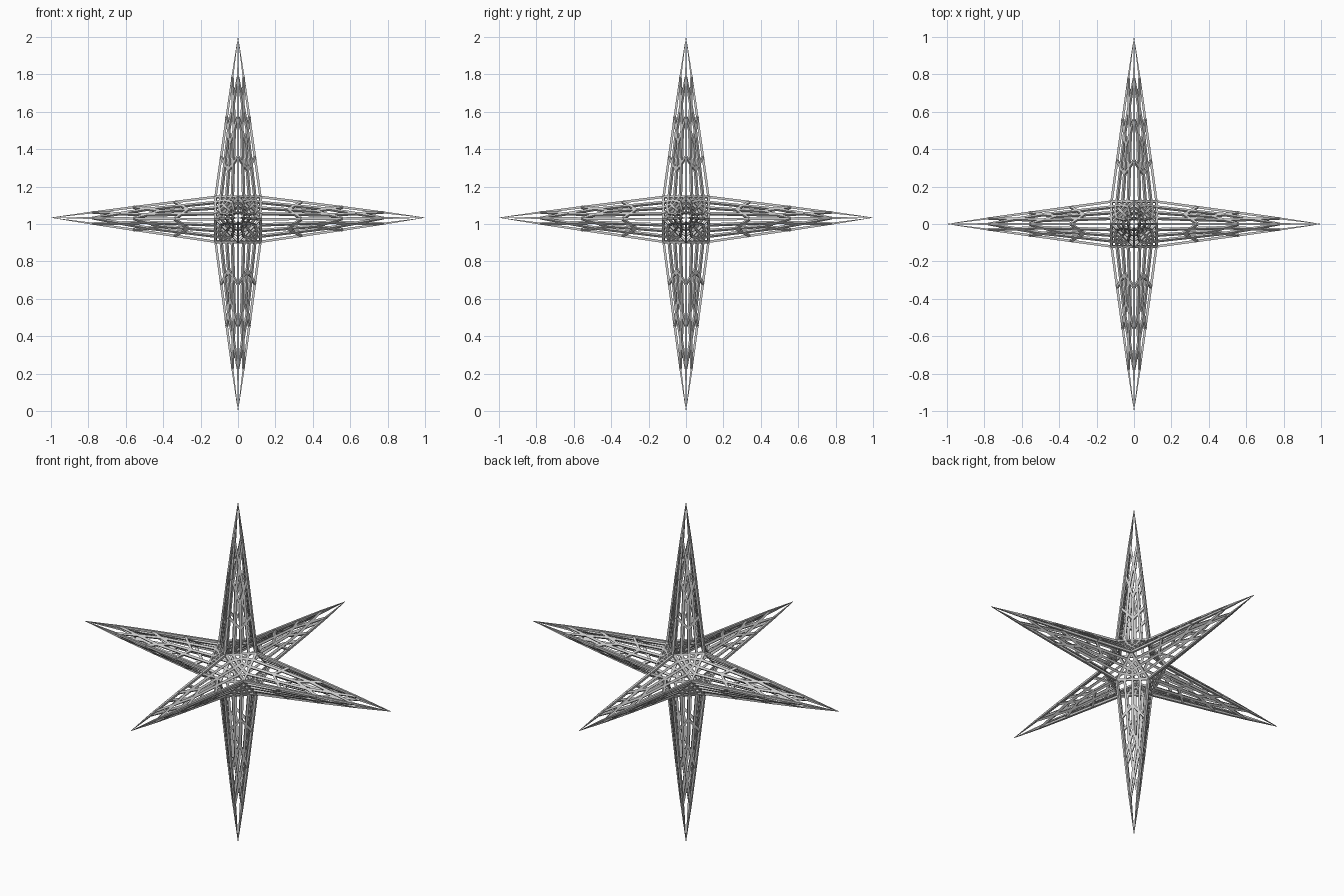
import bpy, bmesh
from mathutils import Vector
from itertools import product

if "Cube" in bpy.data.objects:
    bpy.data.objects.remove(bpy.data.objects["Cube"])

BODY_Z, TIP_Z = 1.025, 1.034   # heights of the core and of the horizontal points
B = 0.12                       # core half size
R = 0.0065                     # bar half thickness
N = 2                          # cells along each quad side

body = Vector((0, 0, BODY_Z))
cage = bmesh.new()


def add_quad(p0, p1, p2, p3):
    """Fill a quad with an N x N grid of cells."""
    def at(i, j):
        u, v = i / N, j / N
        return p0.lerp(p1, u).lerp(p3.lerp(p2, u), v)
    for i in range(N):
        for j in range(N):
            cage.faces.new([cage.verts.new(at(*c)) for c in
                            ((i, j), (i + 1, j), (i + 1, j + 1), (i, j + 1))])


def add_triangle(a, b, c):
    """Split a triangle into three quads that meet at its centre."""
    m = (a + b + c) / 3
    ab, bc, ca = (a + b) / 2, (b + c) / 2, (c + a) / 2
    add_quad(a, ab, m, ca)
    add_quad(b, bc, m, ab)
    add_quad(c, ca, m, bc)


# Points of the star
tips = {}
for s in (-1, 1):
    tips[0, s] = Vector((s * 0.998, 0, TIP_Z))
    tips[1, s] = Vector((0, s * 0.998, TIP_Z))
    tips[2, s] = Vector((0, 0, 1 + s * 0.999))

# Eight octants: a core triangle plus one side of each neighbouring spike
for sx, sy, sz in product((-1, 1), repeat=3):
    xy = body + Vector((sx * B, sy * B, 0))
    yz = body + Vector((0, sy * B, sz * B))
    zx = body + Vector((sx * B, 0, sz * B))
    add_triangle(xy, yz, zx)
    add_triangle(tips[0, sx], xy, zx)
    add_triangle(tips[1, sy], yz, xy)
    add_triangle(tips[2, sz], zx, yz)

bmesh.ops.remove_doubles(cage, verts=cage.verts[:], dist=0.0005)
bmesh.ops.recalc_face_normals(cage, faces=cage.faces[:])
cage.normal_update()


def bar_radius(p):
    """Bars get finer towards the points."""
    d = min((p - t).length for t in tips.values())
    return R * max(0.12, min(1, d / 0.28))


# Turn every cage edge into a square bar
lattice = bmesh.new()
for e in cage.edges:
    p, q = e.verts[0].co, e.verts[1].co
    along = (q - p).normalized()
    up = sum((f.normal for f in e.link_faces), Vector())
    up = (up - along * up.dot(along)).normalized()
    side = along.cross(up)
    rings = []
    for c in (p, q):
        r = bar_radius(c)
        rings.append([lattice.verts.new(c + r * (side * i + up * j))
                      for i, j in ((-1, -1), (1, -1), (1, 1), (-1, 1))])
    a, b = rings
    for k in range(4):
        n = (k + 1) % 4
        lattice.faces.new((a[k], a[n], b[n], b[k]))
    lattice.faces.new(a[::-1])
    lattice.faces.new(b)
bmesh.ops.recalc_face_normals(lattice, faces=lattice.faces[:])

mesh = bpy.data.meshes.new("star_lattice")
lattice.to_mesh(mesh)
lattice.free()
cage.free()
star = bpy.data.objects.new("star_lattice", mesh)
bpy.context.collection.objects.link(star)
